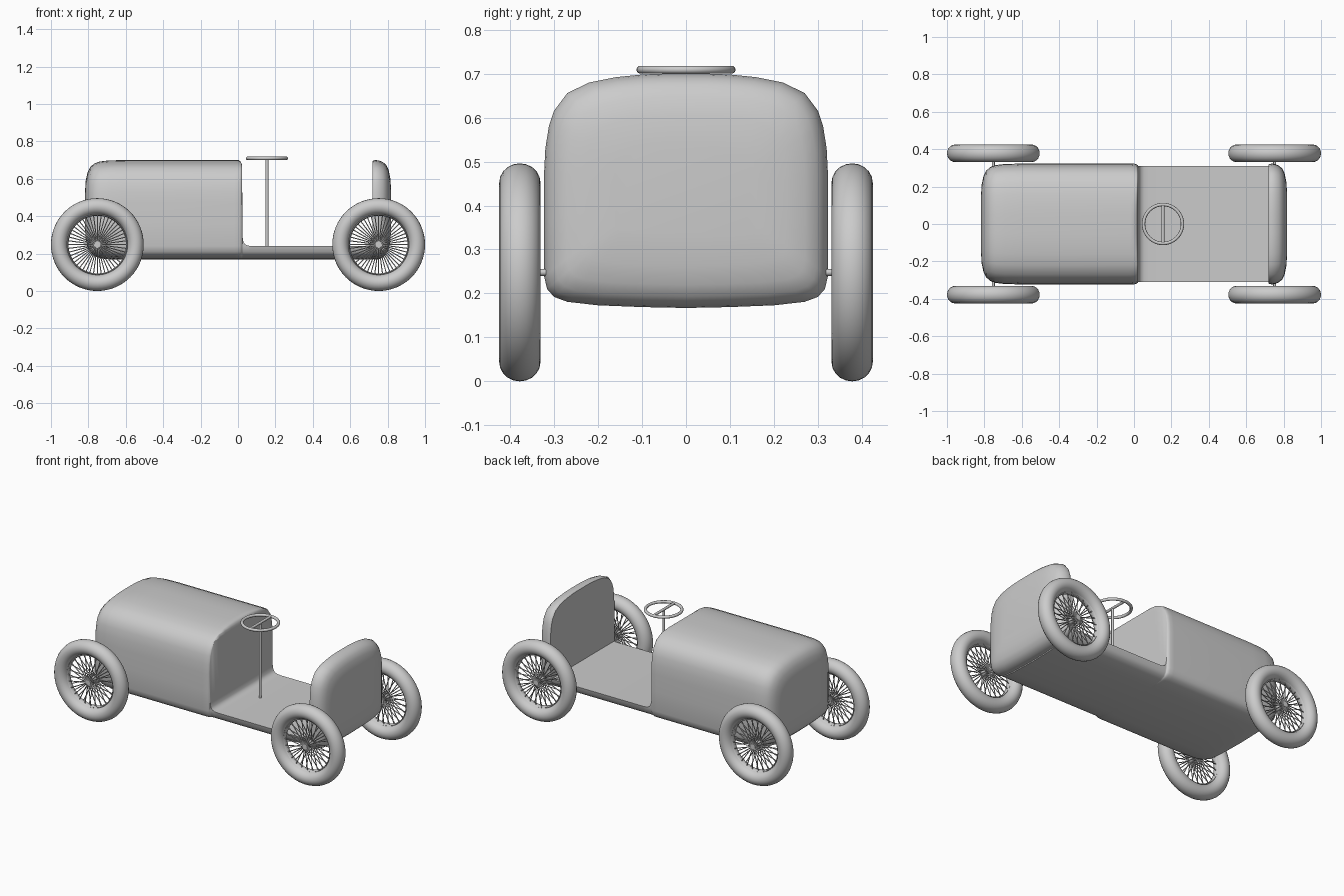
import bpy, bmesh, math
from mathutils import Vector

if "Cube" in bpy.data.objects:
    bpy.data.objects.remove(bpy.data.objects["Cube"])


def finish(bm, name, angle=40):
    bmesh.ops.remove_doubles(bm, verts=bm.verts, dist=0.0003)
    bmesh.ops.recalc_face_normals(bm, faces=bm.faces)
    me = bpy.data.meshes.new(name)
    bm.to_mesh(me)
    bm.free()
    ob = bpy.data.objects.new(name, me)
    bpy.context.collection.objects.link(ob)
    bpy.ops.object.select_all(action='DESELECT')
    ob.select_set(True)
    bpy.context.view_layer.objects.active = ob
    bpy.ops.object.shade_smooth_by_angle(angle=math.radians(angle))
    return ob


def rod(bm, a, b, r, sides=12):
    a, b = Vector(a), Vector(b)
    d = b - a
    m = d.to_track_quat('Z', 'Y').to_matrix().to_4x4()
    m.translation = (a + b) / 2
    bmesh.ops.create_cone(bm, cap_ends=True, segments=sides, radius1=r,
                          radius2=r, depth=d.length, matrix=m)


def loft(bm, rings, closed=False):
    rows = [[bm.verts.new(p) for p in ring] for ring in rings]
    n = len(rows[0])
    pairs = list(zip(rows, rows[1:] + rows[:1])) if closed else list(zip(rows, rows[1:]))
    for r, s in pairs:
        for i in range(n):
            j = (i + 1) % n
            bm.faces.new((r[i], r[j], s[j], s[i]))
    return rows


def ring(bm, center, axis, major, rr, ra, seg=48, sides=14):
    # swept ellipse: rr = radial half thickness, ra = axial half thickness
    rings = []
    for i in range(seg):
        t = 2 * math.pi * i / seg
        pts = []
        for k in range(sides):
            u = 2 * math.pi * k / sides
            r, h = major + rr * math.cos(u), ra * math.sin(u)
            c, s = r * math.cos(t), r * math.sin(t)
            p = (c, s, h) if axis == 'Z' else (c, h, s)
            pts.append(Vector(p) + Vector(center))
        rings.append(pts)
    loft(bm, rings, True)


# Body: one cross-section lofted along x, clipped down to the floor in the cockpit
half = [(0.05, 0.70), (0.10, 0.698), (0.16, 0.692), (0.22, 0.68), (0.27, 0.656),
        (0.30, 0.616), (0.312, 0.58), (0.32, 0.53), (0.323, 0.47), (0.323, 0.36),
        (0.323, 0.24), (0.316, 0.21), (0.30, 0.192), (0.27, 0.181), (0.20, 0.173),
        (0.10, 0.169)]
profile = [(0, 0.70)] + half + [(0, 0.167)] + [(-y, z) for y, z in reversed(half)]
MID = 0.435


def section(x, iy=0, iz=0, top=1):
    return [(x, y * (1 - iy / 0.323),
             min(top, MID + (z - MID) * (1 - iz / 0.265))) for y, z in profile]


stations = [
    # rounded nose
    (-0.818, .17, .17), (-0.814, .11, .11), (-0.805, .067, .067), (-0.79, .038, .038),
    (-0.77, .019, .019), (-0.74, .008, .008), (-0.69, .002, .002), (-0.6, 0, 0),
    (-0.3, 0, 0), (-0.02, 0, 0),
    # dashboard edge and wall
    (0.005, .001, 0, .699), (0.014, .004, 0, .692), (0.02, .008, 0, .68),
    (0.022, .011, 0, .66), (0.024, .013, 0, .29), (0.029, .013, 0, .262),
    (0.038, .013, 0, .249), (0.055, .013, 0, .242), (0.08, .013, 0, .24),
    # floor
    (0.4, .013, 0, .24), (0.718, .013, 0, .24),
    # seat back
    (0.719, .006, .006), (0.725, .002, .002), (0.737, 0, 0), (0.755, .003, .003),
    (0.775, .011, .011), (0.792, .026, .026), (0.805, .052, .052),
    (0.814, .095, .095), (0.819, .16, .16)]
bm = bmesh.new()
rows = loft(bm, [section(*s) for s in stations])
bm.faces.new(rows[0])
bm.faces.new(rows[-1])
finish(bm, "body", 45)

# Steering wheel and column
bm = bmesh.new()
ring(bm, (0.155, 0, 0.709), 'Z', 0.104, 0.009, 0.009, 40, 10)
rod(bm, (0.155, -0.1, 0.709), (0.155, 0.1, 0.709), 0.008)
finish(bm, "steering_wheel")
bm = bmesh.new()
rod(bm, (0.155, 0, 0.235), (0.155, 0, 0.709), 0.008)
finish(bm, "steering_column")

# Wheels and axles
WX, WY, WZ = 0.752, 0.378, 0.248


def build_tyre():
    bm = bmesh.new()
    ring(bm, (0, 0, 0), 'Y', 0.204, 0.044, 0.047, 64, 20)
    return finish(bm, "tyre", 60)


def build_spokes():
    bm = bmesh.new()
    ring(bm, (0, 0, 0), 'Y', 0.159, 0.005, 0.018, 64, 8)
    rod(bm, (0, -0.036, 0), (0, 0.036, 0), 0.018, 16)
    count = 48
    for i in range(count):
        t = 2 * math.pi * i / count
        side = 1 if i % 2 else -1
        rod(bm, (0.014 * math.cos(t), side * 0.03, 0.014 * math.sin(t)),
            (0.16 * math.cos(t), side * 0.006, 0.16 * math.sin(t)), 0.0028, 6)
    return finish(bm, "spoked_rim")


sources = [build_tyre(), build_spokes()]
first = True
for sx in (-1, 1):
    for sy in (-1, 1):
        for src in sources:
            ob = src
            if not first:
                ob = src.copy()
                bpy.context.collection.objects.link(ob)
            ob.location = (sx * WX, sy * WY, WZ)
        first = False
    bm = bmesh.new()
    rod(bm, (sx * WX, -WY, WZ), (sx * WX, WY, WZ), 0.008)
    finish(bm, "front_axle" if sx < 0 else "rear_axle")
